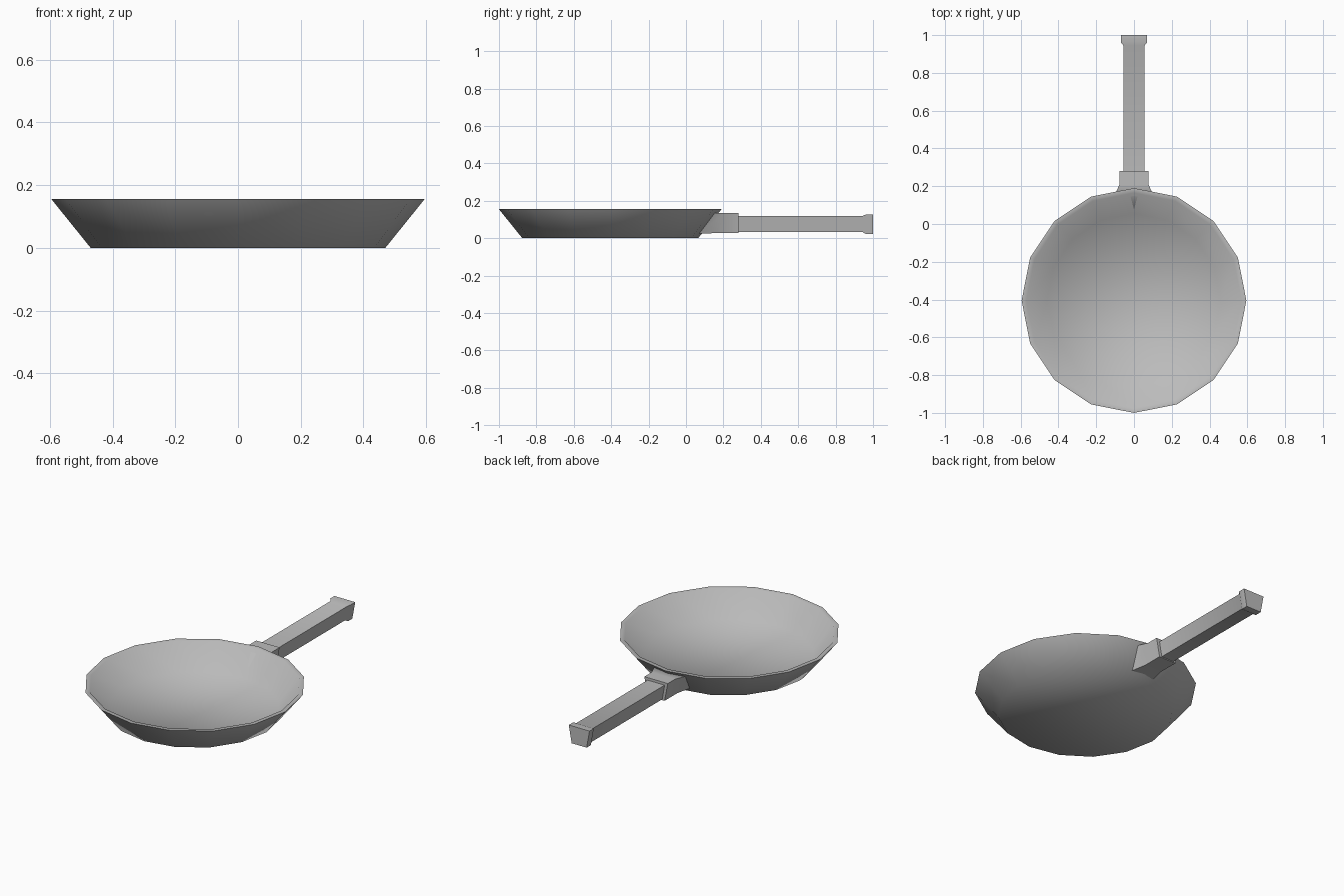
import bpy
import bmesh
from math import sin, cos, pi, radians

cube = bpy.data.objects.get("Cube")
if cube:
    bpy.data.objects.remove(cube, do_unlink=True)

SIDES = 16
CENTRE_Y = -0.405

metal = bpy.data.materials.new("grey_metal")
metal.use_nodes = True
metal.diffuse_color = (0.5, 0.5, 0.5, 1)
metal.node_tree.nodes["Principled BSDF"].inputs["Base Color"].default_value = (0.5, 0.5, 0.5, 1)


def loft(name, rings):
    """Skin a list of closed rings and cap both ends."""
    bm = bmesh.new()
    loops = [[bm.verts.new(p) for p in ring] for ring in rings]
    for a, b in zip(loops, loops[1:]):
        n = len(a)
        for i in range(n):
            j = (i + 1) % n
            bm.faces.new((a[i], a[j], b[j], b[i]))
    bm.faces.new(loops[0])
    bm.faces.new(loops[-1])
    bmesh.ops.recalc_face_normals(bm, faces=bm.faces)
    mesh = bpy.data.meshes.new(name)
    bm.to_mesh(mesh)
    bm.free()
    obj = bpy.data.objects.new(name, mesh)
    bpy.context.collection.objects.link(obj)
    mesh.materials.append(metal)
    bpy.ops.object.select_all(action='DESELECT')
    obj.select_set(True)
    bpy.context.view_layer.objects.active = obj
    bpy.ops.object.shade_smooth_by_angle(angle=radians(60))
    return obj


def circle(radius, z):
    return [(radius * sin(2 * pi * i / SIDES),
             CENTRE_Y + radius * cos(2 * pi * i / SIDES), z) for i in range(SIDES)]


def section(y_low, y_high, half, z_low, z_high):
    """Handle cross-section, narrower underneath."""
    low = half * 0.72
    return [(-low, y_low, z_low), (low, y_low, z_low),
            (half, y_high, z_high), (-half, y_high, z_high)]


# Pan bowl: outer base, outer rim, inner rim, inner floor
loft("pan_bowl", [circle(0.47, 0), circle(0.595, 0.155),
                  circle(0.57, 0.155), circle(0.46, 0.02)])

# Collar flaring onto the sloped wall
loft("handle_collar", [section(0.06, 0.145, 0.105, 0.025, 0.135),
                       section(0.16, 0.21, 0.077, 0.027, 0.135),
                       section(0.28, 0.28, 0.077, 0.027, 0.135)])

# Grip with a widened end
loft("handle_grip", [section(0.26, 0.26, 0.056, 0.032, 0.12),
                     section(0.945, 0.945, 0.056, 0.032, 0.12),
                     section(0.96, 0.96, 0.068, 0.023, 0.126),
                     section(1.0, 1.0, 0.068, 0.023, 0.126)])
